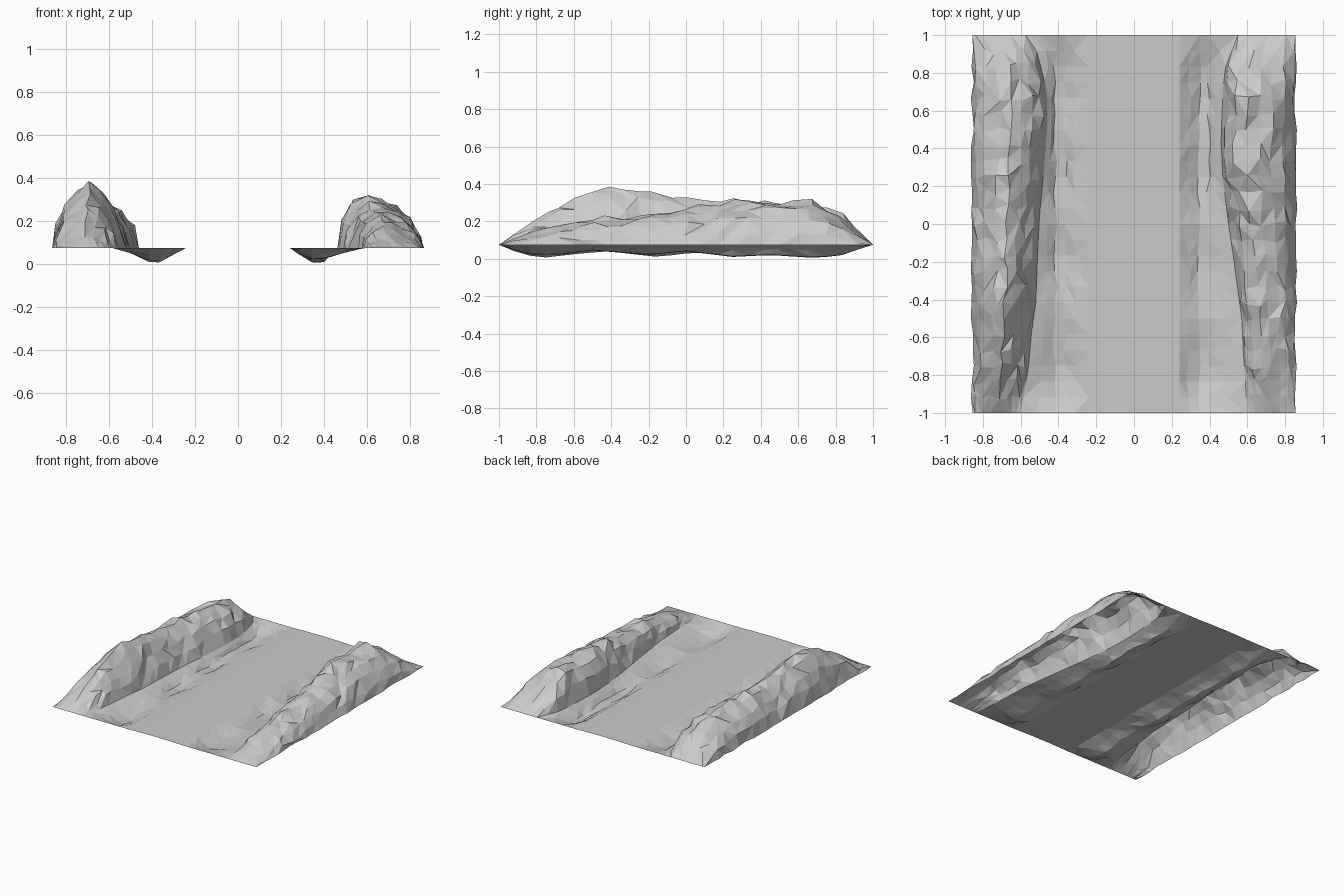
import bpy, bmesh, random

if "Cube" in bpy.data.objects:
    bpy.data.objects.remove(bpy.data.objects["Cube"])

BASE = 0.075
ROWS = 25
random.seed(4)


def lerp_table(table, y):
    # station values at y, interpolated along the road
    for a, b in zip(table, table[1:]):
        if y <= b[0]:
            t = (y - a[0]) / (b[0] - a[0])
            return [p + (q - p) * t for p, q in zip(a, b)][1:]
    return table[-1][1:]


def loft(name, rows, flip=False):
    # triangulated sheet through rows of points, flat shaded
    bm = bmesh.new()
    grid = [[bm.verts.new(p) for p in row] for row in rows]
    for j in range(len(grid) - 1):
        for i in range(len(grid[0]) - 1):
            a, b = grid[j][i], grid[j][i + 1]
            c, d = grid[j + 1][i + 1], grid[j + 1][i]
            if random.random() < 0.5:
                tris = [(a, b, c), (a, c, d)]
            else:
                tris = [(a, b, d), (b, c, d)]
            for t in tris:
                bm.faces.new(t[::-1] if flip else t)
    mesh = bpy.data.meshes.new(name)
    bm.to_mesh(mesh)
    bm.free()
    obj = bpy.data.objects.new(name, mesh)
    bpy.context.collection.objects.link(obj)
    return obj


def bank(name, side, stations, profile, ditch):
    # ridge plus ditch: x is measured outward from the road centre
    rows = []
    for j in range(ROWS):
        y = -1 + 2 * j / (ROWS - 1)
        height, foot, depth = lerp_table(stations, y)
        end = j in (0, ROWS - 1)
        row = [(side * 0.24, y, BASE)]
        # ditch floor
        for dx, dz in ((-0.08, 0.5), (-0.025, 1.0), (0.025, 0.95)):
            wob = 0 if end else random.uniform(-0.012, 0.012)
            row.append((side * (ditch + dx + wob), y, BASE - dz * depth))
        mid = (ditch + 0.025 + foot) / 2
        row.append((side * mid, y, BASE - 0.45 * depth))
        # ridge
        for t, h in profile:
            x = foot + (0.855 - foot) * t
            z = BASE + height * h
            yy = y
            if not end:
                amp = min(1, height / 0.15)
                if t < 0.25 and 0 < t:
                    # wall stands steeper toward the back
                    z += height * 0.14 * max(0, min(1, y * 2))
                if 0 < t < 1:
                    x += random.uniform(-0.014, 0.014) * amp
                    z += random.uniform(-0.018, 0.012) * amp
                    yy += random.uniform(-0.02, 0.02)
                elif t == 1:
                    x += random.uniform(-0.008, 0.01)
            row.append((side * x, yy, z))
        rows.append(row)
    return loft(name, rows, flip=side < 0)


# y, ridge height, ridge foot, ditch depth
left = [(-1, 0, 0.6, 0), (-0.88, 0.08, 0.58, 0.05), (-0.77, 0.17, 0.56, 0.07),
        (-0.55, 0.25, 0.54, 0.045), (-0.42, 0.30, 0.52, 0.035),
        (-0.15, 0.28, 0.51, 0.065), (0.05, 0.235, 0.50, 0.04),
        (0.25, 0.245, 0.48, 0.06), (0.5, 0.22, 0.46, 0.045),
        (0.7, 0.22, 0.46, 0.055), (0.82, 0.17, 0.49, 0.045),
        (0.93, 0.08, 0.52, 0.02), (1, 0, 0.55, 0)]
right = [(-1, 0, 0.6, 0), (-0.85, 0.06, 0.59, 0.05), (-0.7, 0.10, 0.58, 0.055),
         (-0.5, 0.14, 0.57, 0.03), (-0.2, 0.16, 0.53, 0.055),
         (0, 0.19, 0.50, 0.035), (0.25, 0.235, 0.47, 0.065),
         (0.45, 0.225, 0.46, 0.055), (0.68, 0.24, 0.47, 0.07),
         (0.82, 0.16, 0.48, 0.06), (0.92, 0.06, 0.52, 0.025), (1, 0, 0.55, 0)]

# Left ridge: steep wall facing the ditch, crest toward the outside
bank("left_bank", -1, left,
     [(0, 0), (0.08, 0.32), (0.20, 0.60), (0.33, 0.86), (0.48, 1.0),
      (0.64, 0.9), (0.82, 0.66), (0.95, 0.38), (1, 0)], 0.39)
# Right ridge: crest nearer the ditch, shoulder and drop outside
bank("right_bank", 1, right,
     [(0, 0), (0.06, 0.42), (0.17, 0.78), (0.35, 1.0), (0.50, 0.95),
      (0.68, 0.82), (0.84, 0.6), (0.96, 0.28), (1, 0)], 0.37)

# Flat road strip, very slightly crowned
road_rows = []
for j in range(ROWS):
    y = -1 + 2 * j / (ROWS - 1)
    road_rows.append([(x, y, BASE + 0.004 * (1 - (x / 0.24) ** 2))
                      for x in (-0.24, -0.12, 0, 0.12, 0.24)])
loft("road", road_rows)
